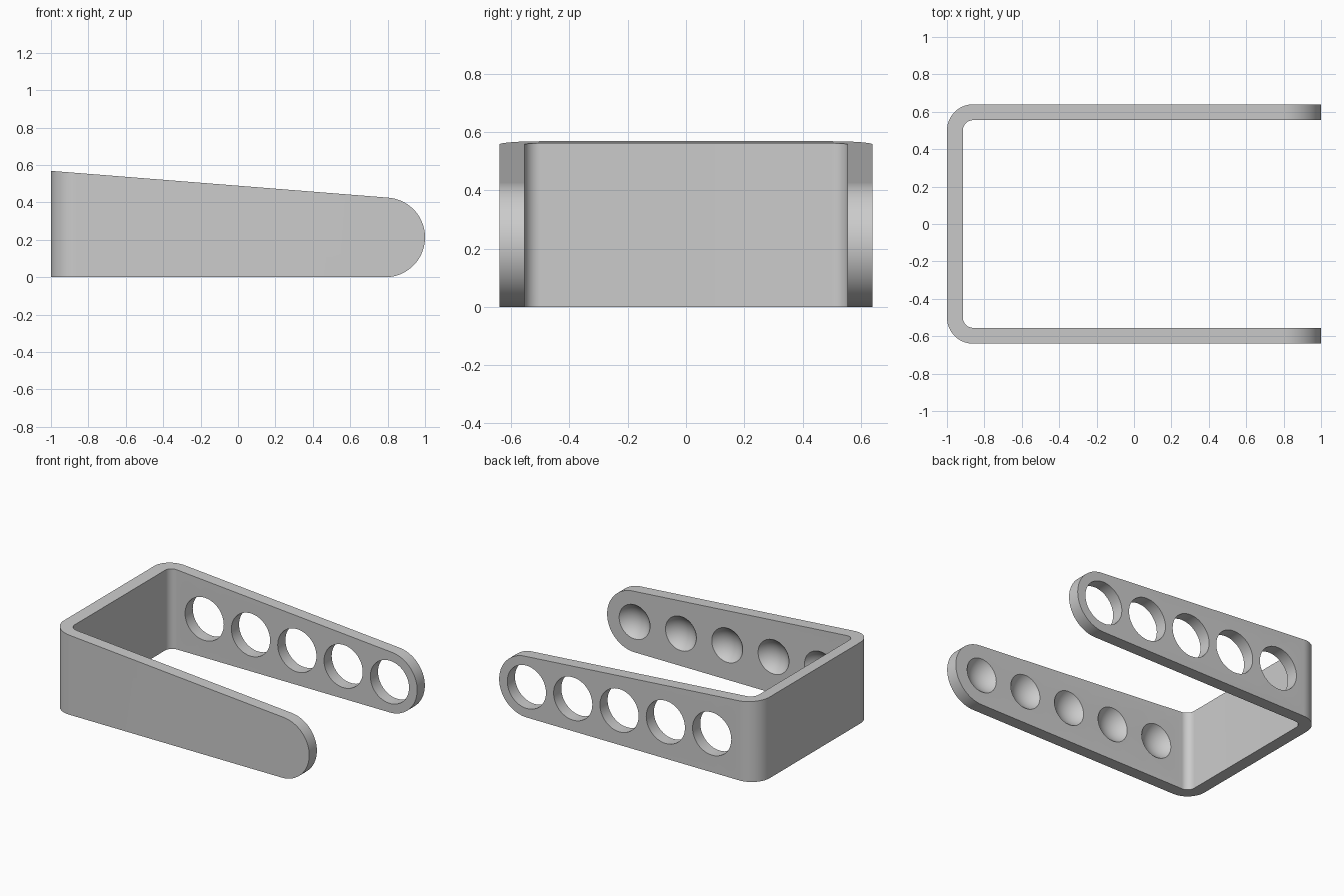
import bpy, bmesh, math
from mathutils import Vector, Matrix

if "Cube" in bpy.data.objects:
    bpy.data.objects.remove(bpy.data.objects["Cube"])

HALF_W = 0.64        # outer half width
WALL = 0.085         # strap thickness
BEND = 0.14          # outer bend radius
TIP = 0.213          # arm tip radius
TIP_X = 1 - TIP      # arm tip centre
TILT = 0.0794        # fall of the top edge

grey = bpy.data.materials.new("plain grey")
grey.use_nodes = True
grey.diffuse_color = (0.6, 0.6, 0.6, 1)
grey.node_tree.nodes["Principled BSDF"].inputs["Base Color"].default_value = (0.6, 0.6, 0.6, 1)


def make_object(name, bm):
    bmesh.ops.recalc_face_normals(bm, faces=bm.faces)
    mesh = bpy.data.meshes.new(name)
    bm.to_mesh(mesh)
    bm.free()
    mesh.materials.append(grey)
    obj = bpy.data.objects.new(name, mesh)
    bpy.context.collection.objects.link(obj)
    return obj


def prism(name, points, direction):
    bm = bmesh.new()
    face = bm.faces.new([bm.verts.new(p) for p in points])
    moved = bmesh.ops.extrude_face_region(bm, geom=[face])["geom"]
    verts = [g for g in moved if isinstance(g, bmesh.types.BMVert)]
    bmesh.ops.translate(bm, verts=verts, vec=Vector(direction))
    return make_object(name, bm)


def arc(cx, cy, r, start, end, steps):
    angles = [start + (end - start) * i / steps for i in range(steps + 1)]
    return [(cx + r * math.cos(a), cy + r * math.sin(a)) for a in angles]


def combine(target, cutter, operation):
    mod = target.modifiers.new(operation.title(), "BOOLEAN")
    mod.object, mod.operation, mod.solver = cutter, operation, "EXACT"
    bpy.context.view_layer.objects.active = target
    bpy.ops.object.modifier_apply(modifier=mod.name)
    bpy.data.objects.remove(cutter)


# U-shaped strap in plan: half outline, then its mirror
bend_x, bend_y = BEND - 1, HALF_W - BEND
outer = [(1.2, HALF_W)] + arc(bend_x, bend_y, BEND, math.pi / 2, math.pi, 14)
inner = [(1.2, HALF_W - WALL)] + arc(bend_x, bend_y, BEND - WALL, math.pi / 2, math.pi, 14)
mirror = lambda pts: [(x, -y) for x, y in reversed(pts)]
plan = outer + mirror(outer) + list(reversed(mirror(inner))) + list(reversed(inner))
bracket = prism("bracket", [(x, y, -0.1) for x, y in plan], (0, 0, 0.9))

# Side profile: tapered top edge and round tip
lean = math.atan(TILT)
tip = arc(TIP_X, TIP, TIP, -math.pi / 2, math.pi / 2 - lean, 40)
top_x, top_z = tip[-1]
side = [(-1.2, 0)] + tip + [(-1.2, top_z + TILT * (top_x + 1.2))]
combine(bracket, prism("side_profile", [(x, -1, z) for x, z in side], (0, 2, 0)), "INTERSECT")

# Through holes in the rear arm, round dimples inside the front arm
holes, dimples = bmesh.new(), bmesh.new()
quarter = Matrix.Rotation(math.pi / 2, 4, "X")
for i in range(5):
    x = TIP_X - 0.359 * i
    z = TIP + TILT / 2 * (TIP_X - x)
    bmesh.ops.create_cone(holes, cap_ends=True, segments=48, radius1=0.15, radius2=0.15,
                          depth=0.3, matrix=Matrix.Translation((x, 0.6, z)) @ quarter)
    bmesh.ops.create_uvsphere(dimples, u_segments=48, v_segments=32, radius=0.15,
                              matrix=Matrix.Translation((x, 0.09 + WALL - HALF_W, z)) @ quarter)
combine(bracket, make_object("hole_cutter", holes), "DIFFERENCE")
combine(bracket, make_object("dimple_cutter", dimples), "DIFFERENCE")

# One material, smooth bends with sharp edges
bracket.data.materials.clear()
bracket.data.materials.append(grey)
bracket.data.polygons.foreach_set("material_index", [0] * len(bracket.data.polygons))
bpy.ops.object.select_all(action="DESELECT")
bracket.select_set(True)
bpy.context.view_layer.objects.active = bracket
bpy.ops.object.shade_smooth_by_angle(angle=math.radians(30))
